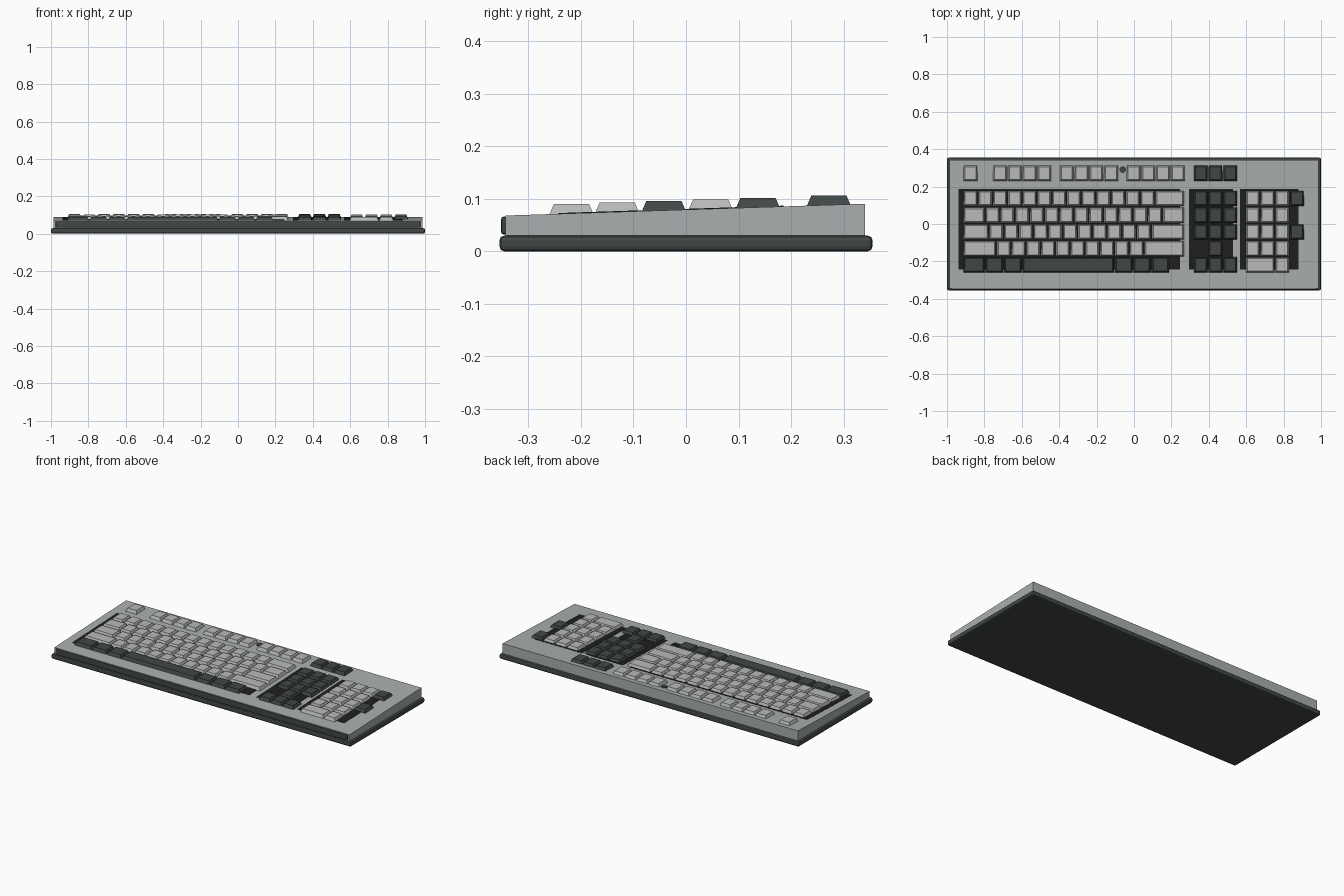
import bpy, bmesh, math

if "Cube" in bpy.data.objects:
    bpy.data.objects.remove(bpy.data.objects["Cube"])


def material(name, rgb):
    m = bpy.data.materials.new(name)
    m.diffuse_color = (*rgb, 1)
    m.use_nodes = True
    m.node_tree.nodes["Principled BSDF"].inputs["Base Color"].default_value = m.diffuse_color
    return m


CASE = material("case grey", (0.40, 0.43, 0.425))
LIGHT = material("light key grey", (0.48, 0.49, 0.485))
DARK = material("dark green grey", (0.052, 0.064, 0.062))
BLACK = material("well black", (0.014, 0.014, 0.014))


def finish(name, bm, mat):
    bmesh.ops.recalc_face_normals(bm, faces=bm.faces)
    me = bpy.data.meshes.new(name)
    bm.to_mesh(me)
    bm.free()
    me.materials.append(mat)
    ob = bpy.data.objects.new(name, me)
    bpy.context.collection.objects.link(ob)
    return ob


def surf(y):
    """Height of the sloping case top."""
    return 0.068 + (y + 0.345) * 0.0225 / 0.685


def block(bm, x0, x1, y0, y1, bottom, top, inset=0.0):
    """Box whose bottom and top heights are functions of y; top may taper."""
    def ring(d, h):
        pts = [(x0 + d, y0 + d), (x1 - d, y0 + d), (x1 - d, y1 - d), (x0 + d, y1 - d)]
        return [bm.verts.new((x, y, h(y))) for x, y in pts]
    a, b = ring(0, bottom), ring(inset, top)
    bm.faces.new(a[::-1])
    bm.faces.new(b)
    for i in range(4):
        j = (i + 1) % 4
        bm.faces.new((a[i], a[j], b[j], b[i]))


def box(name, dims, bottom, top, mat, bevel=0.0):
    bm = bmesh.new()
    block(bm, *dims, bottom, top)
    ob = finish(name, bm, mat)
    if bevel:
        mod = ob.modifiers.new("Bevel", 'BEVEL')
        mod.width = bevel
        mod.segments = 2
    return ob


U = 0.0789                      # key pitch
ROWS = [-0.218, -0.131, -0.042, 0.047, 0.137]
FN_ROW = 0.272


def keys(name, mat, rows):
    """rows: (start x, centre y, list of key widths in units)."""
    bm = bmesh.new()
    for x, y, widths in rows:
        z = surf(y)
        for w in widths:
            block(bm, x + 0.001, x + w * U - 0.0025, y - 0.0425, y + 0.0425,
                  lambda _: z - 0.003, lambda _: z + 0.0178, 0.009)
            x += w * U
    return finish(name, bm, mat)


# Case: dark base tray, sloped shell, front trim
box("base_tray", (-1, 1, -0.355, 0.355), lambda y: 0.0, lambda y: 0.030, DARK, 0.009)
box("case_shell", (-0.986, 0.986, -0.344, 0.341), lambda y: 0.025, surf, CASE)
box("front_trim", (-0.975, 0.975, -0.352, -0.340), lambda y: 0.032, lambda y: 0.066, DARK, 0.005)

# Black wells under the key blocks
for name, x0, x1 in (("main_well", -0.938, 0.246), ("cursor_well", 0.293, 0.530),
                     ("number_well", 0.566, 0.880)):
    box(name, (x0, x1, -0.243, 0.186), lambda y: surf(y) - 0.003,
        lambda y: surf(y) + 0.0015, BLACK)

# Main block
X = -0.913
keys("main_keys", LIGHT, [
    (X, ROWS[4], [1] * 13 + [2]),
    (X, ROWS[3], [1.5] + [1] * 12 + [1.5]),
    (X, ROWS[2], [1.75] + [1] * 11 + [2.25]),
    (X, ROWS[1], [2.25] + [1] * 10 + [2.75])])
keys("space_row_keys", DARK, [(X, ROWS[0], [1.5, 1.25, 1.25, 6.25, 1.25, 1.25, 1.25])])

# Function row
keys("function_keys", LIGHT, [(X, FN_ROW, [1])] +
     [(x, FN_ROW, [1] * 4) for x in (-0.755, -0.398, -0.041)])
keys("system_keys", DARK, [(0.318, FN_ROW, [1] * 3)])

# Cursor block
keys("cursor_keys", DARK, [(0.318, ROWS[i], [1] * 3) for i in (0, 2, 3, 4)] +
     [(0.318 + U, ROWS[1], [1])])

# Number pad
N = 0.596
keys("number_keys", LIGHT, [(N, y, [1] * 3) for y in ROWS[1:]] + [(N, ROWS[0], [2, 1])])
keys("number_side_keys", DARK, [(N + 3 * U, ROWS[i], [1]) for i in (2, 4)])

# Small round button between the function groups
bm = bmesh.new()
bmesh.ops.create_cone(bm, cap_ends=True, segments=16, radius1=0.018, radius2=0.018, depth=0.008)
button = finish("round_button", bm, DARK)
button.location = (-0.06, 0.291, surf(0.291))
button.rotation_euler.x = math.atan(0.0225 / 0.685)
